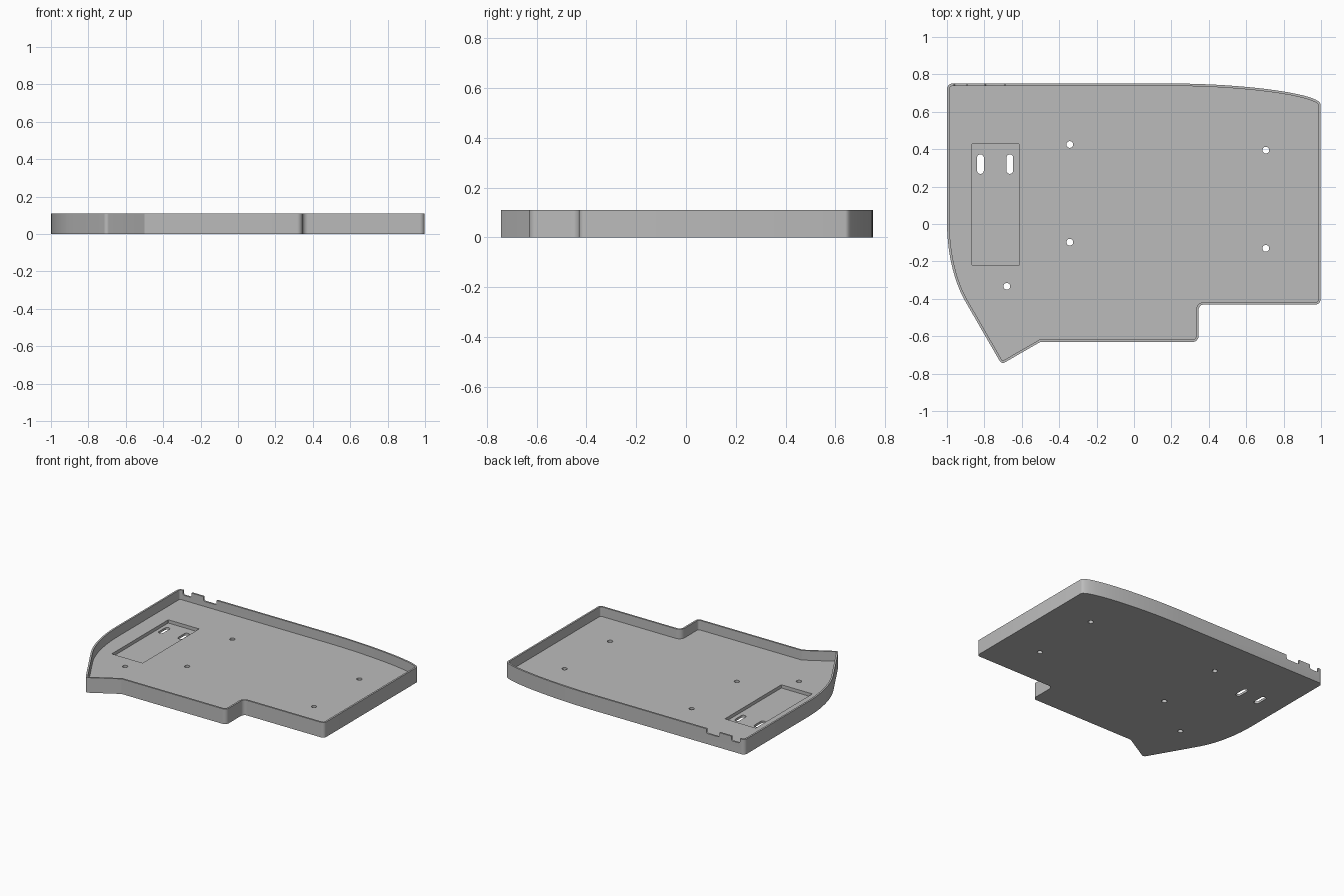
import bpy, bmesh, math
from mathutils import Vector

cube = bpy.data.objects.get("Cube")
if cube:
    bpy.data.objects.remove(cube, do_unlink=True)

HEIGHT, FLOOR, WALL, POCKET_Z = 0.11, 0.04, 0.013, 0.016

grey = bpy.data.materials.new("plain_grey")
grey.use_nodes = True
colour = (0.5, 0.5, 0.5, 1)
grey.diffuse_color = colour
grey.node_tree.nodes["Principled BSDF"].inputs["Base Color"].default_value = colour


def bezier(a, b, c, d, steps=20):
    pts = []
    for i in range(steps + 1):
        t = i / steps
        u = 1 - t
        pts.append(tuple(u**3 * p + 3 * u * u * t * q + 3 * u * t * t * r + t**3 * s
                         for p, q, r, s in zip(a, b, c, d)) + (0,))
    return pts


def rounded(corners, steps=8):
    """Turn (x, y, radius) corners into a polyline with arcs."""
    out = []
    for i, (x, y, r) in enumerate(corners):
        p = Vector((x, y))
        if r == 0:
            out.append(p)
            continue
        a = (Vector(corners[i - 1][:2]) - p).normalized()
        b = (Vector(corners[(i + 1) % len(corners)][:2]) - p).normalized()
        half = a.angle(b) / 2
        centre = p + (a + b).normalized() * (r / math.sin(half))
        start = p + a * (r / math.tan(half)) - centre
        end = p + b * (r / math.tan(half)) - centre
        sweep = start.angle(end)
        for k in range(steps + 1):
            f = k / steps
            out.append(centre + (start * math.sin((1 - f) * sweep)
                                 + end * math.sin(f * sweep)) / math.sin(sweep))
    return out


def inset(pts, d):
    """Offset a counter-clockwise outline inwards."""
    out = []
    for i, p in enumerate(pts):
        e = (p - pts[i - 1]).normalized()
        f = (pts[(i + 1) % len(pts)] - p).normalized()
        n, m = Vector((-e.y, e.x)), Vector((-f.y, f.x))
        out.append(p + (n + m) * (d / (1 + n.dot(m))))
    return out


def prism(name, pts, low, high, upright=False):
    """Extrude an outline along z, or along y when upright."""
    bm = bmesh.new()
    place = (lambda p: (p.x, low, p.y)) if upright else (lambda p: (p.x, p.y, low))
    face = bm.faces.new([bm.verts.new(place(p)) for p in pts])
    ext = bmesh.ops.extrude_face_region(bm, geom=[face])
    move = (0, high - low, 0) if upright else (0, 0, high - low)
    bmesh.ops.translate(bm, vec=move,
                        verts=[v for v in ext["geom"] if isinstance(v, bmesh.types.BMVert)])
    bmesh.ops.recalc_face_normals(bm, faces=bm.faces)
    mesh = bpy.data.meshes.new(name)
    bm.to_mesh(mesh)
    bm.free()
    mesh.materials.append(grey)
    ob = bpy.data.objects.new(name, mesh)
    bpy.context.collection.objects.link(ob)
    return ob


def box(x0, x1, y0, y1, r):
    return rounded([(x0, y0, r), (x1, y0, r), (x1, y1, r), (x0, y1, r)])


# Outer outline, counter-clockwise
corners = [(-1, 0.751, 0.03)]
corners += bezier((-1, 0.02), (-1, -0.15), (-0.965, -0.305), (-0.9, -0.417))
corners += [(-0.708, -0.75, 0.02), (-0.5, -0.63, 0), (0.345, -0.63, 0.03),
            (0.345, -0.43, 0.03), (0.997, -0.43, 0.025)]
corners += bezier((0.997, 0.64), (0.997, 0.695), (0.6, 0.751), (0.2, 0.751), 28)
outline = rounded(corners)

tray = prism("case_tray", outline, 0, HEIGHT)

# Hollow interior and the recessed pocket
cutters = [prism("interior_cutter", inset(outline, WALL), FLOOR, HEIGHT + 0.1),
           prism("pocket_cutter", box(-0.865, -0.615, -0.223, 0.43, 0.004),
                 POCKET_Z, FLOOR + 0.02)]

# Screw holes
for x, y in [(-0.343, 0.425), (0.705, 0.395), (-0.343, -0.097),
             (0.705, -0.13), (-0.68, -0.333)]:
    circle = [Vector((x + 0.018 * math.cos(k * math.tau / 32),
                      y + 0.018 * math.sin(k * math.tau / 32))) for k in range(32)]
    cutters.append(prism("screw_hole_cutter", circle, -0.1, 0.09))

# Slots in the pocket floor
for x in (-0.821, -0.664):
    cutters.append(prism("slot_cutter", box(x - 0.018, x + 0.018, 0.268, 0.372, 0.0175),
                         -0.1, 0.03))

# Connector notches in the back wall
for x0, x1 in ((-0.962, -0.892), (-0.797, -0.69)):
    notch = rounded([(x0, HEIGHT - 0.033, 0.014), (x1, HEIGHT - 0.033, 0.014),
                     (x1, HEIGHT + 0.05, 0), (x0, HEIGHT + 0.05, 0)])
    cutters.append(prism("notch_cutter", notch, 0.7, 0.8, upright=True))

# Apply the cuts, then drop the cutters
for c in cutters:
    mod = tray.modifiers.new(c.name, "BOOLEAN")
    mod.operation, mod.solver, mod.object = "DIFFERENCE", "EXACT", c
    c.hide_render = True
bpy.context.view_layer.update()
graph = bpy.context.evaluated_depsgraph_get()
result = bpy.data.meshes.new_from_object(tray.evaluated_get(graph))
tray.modifiers.clear()
tray.data = result
for c in cutters:
    bpy.data.objects.remove(c, do_unlink=True)

for ob in bpy.context.selected_objects:
    ob.select_set(False)
bpy.context.view_layer.objects.active = tray
tray.select_set(True)
bpy.ops.object.shade_smooth_by_angle(angle=math.radians(25))
